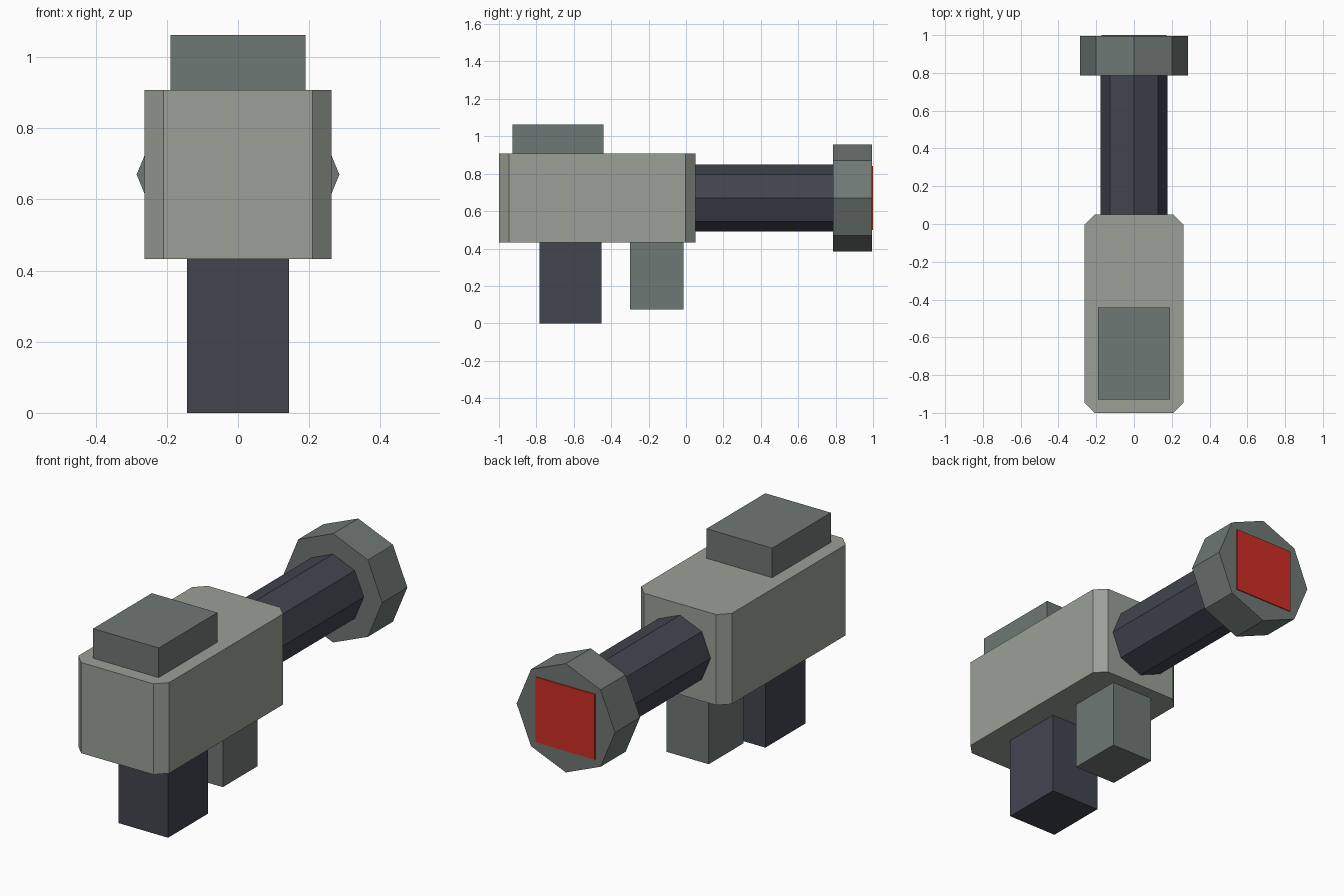
import bpy, bmesh, math
from mathutils import Matrix

cube = bpy.data.objects.get("Cube")
if cube:
    bpy.data.objects.remove(cube, do_unlink=True)


def material(name, rgb):
    # 8-bit sRGB to linear
    lin = [((c / 255 + 0.055) / 1.055) ** 2.4 for c in rgb] + [1]
    m = bpy.data.materials.new(name)
    m.use_nodes = True
    m.diffuse_color = lin
    m.node_tree.nodes["Principled BSDF"].inputs["Base Color"].default_value = lin
    return m


LIGHT = material("light grey green", (154, 160, 151))
MID = material("mid grey green", (111, 120, 117))
DARK = material("dark slate", (66, 69, 79))
RED = material("red", (206, 46, 36))


def finish(name, bm, mat):
    mesh = bpy.data.meshes.new(name)
    bm.to_mesh(mesh)
    bm.free()
    mesh.materials.append(mat)
    obj = bpy.data.objects.new(name, mesh)
    bpy.context.collection.objects.link(obj)
    return obj


def box(name, half_x, y0, y1, z0, z1, mat, chamfer=0):
    bm = bmesh.new()
    place = Matrix.Translation((0, (y0 + y1) / 2, (z0 + z1) / 2))
    size = Matrix.Diagonal((2 * half_x, y1 - y0, z1 - z0, 1))
    bmesh.ops.create_cube(bm, size=1, matrix=place @ size)
    if chamfer:
        upright = [e for e in bm.edges
                   if abs(e.verts[0].co.z - e.verts[1].co.z) > 0.01]
        bmesh.ops.bevel(bm, geom=upright, offset=chamfer, segments=1,
                        affect='EDGES')
    return finish(name, bm, mat)


def octagon(name, radius, y0, y1, z, mat):
    # Eight-sided prism along y with corners on the axes
    bm = bmesh.new()
    place = (Matrix.Translation((0, (y0 + y1) / 2, z))
             @ Matrix.Rotation(math.pi / 2, 4, 'X'))
    bmesh.ops.create_cone(bm, cap_ends=True, segments=8, radius1=radius,
                          radius2=radius, depth=y1 - y0, matrix=place)
    return finish(name, bm, mat)


AXIS_Z = 0.67

# Main housing with chamfered upright edges, and the block on top
box("body", 0.263, -1.0, 0.05, 0.432, 0.907, LIGHT, 0.054)
box("top_block", 0.19, -0.928, -0.442, 0.90, 1.062, MID)

# Two blocks under the housing
box("rear_grip", 0.143, -0.783, -0.453, 0.0, 0.44, DARK)
box("fore_grip", 0.122, -0.30, -0.014, 0.075, 0.44, MID)

# Barrel, end collar and its red face plate
octagon("barrel", 0.178, 0.0, 0.80, AXIS_Z, DARK)
octagon("collar", 0.285, 0.787, 0.995, AXIS_Z, MID)
box("lens_plate", 0.171, 0.992, 1.0, AXIS_Z - 0.171, AXIS_Z + 0.171, RED)
